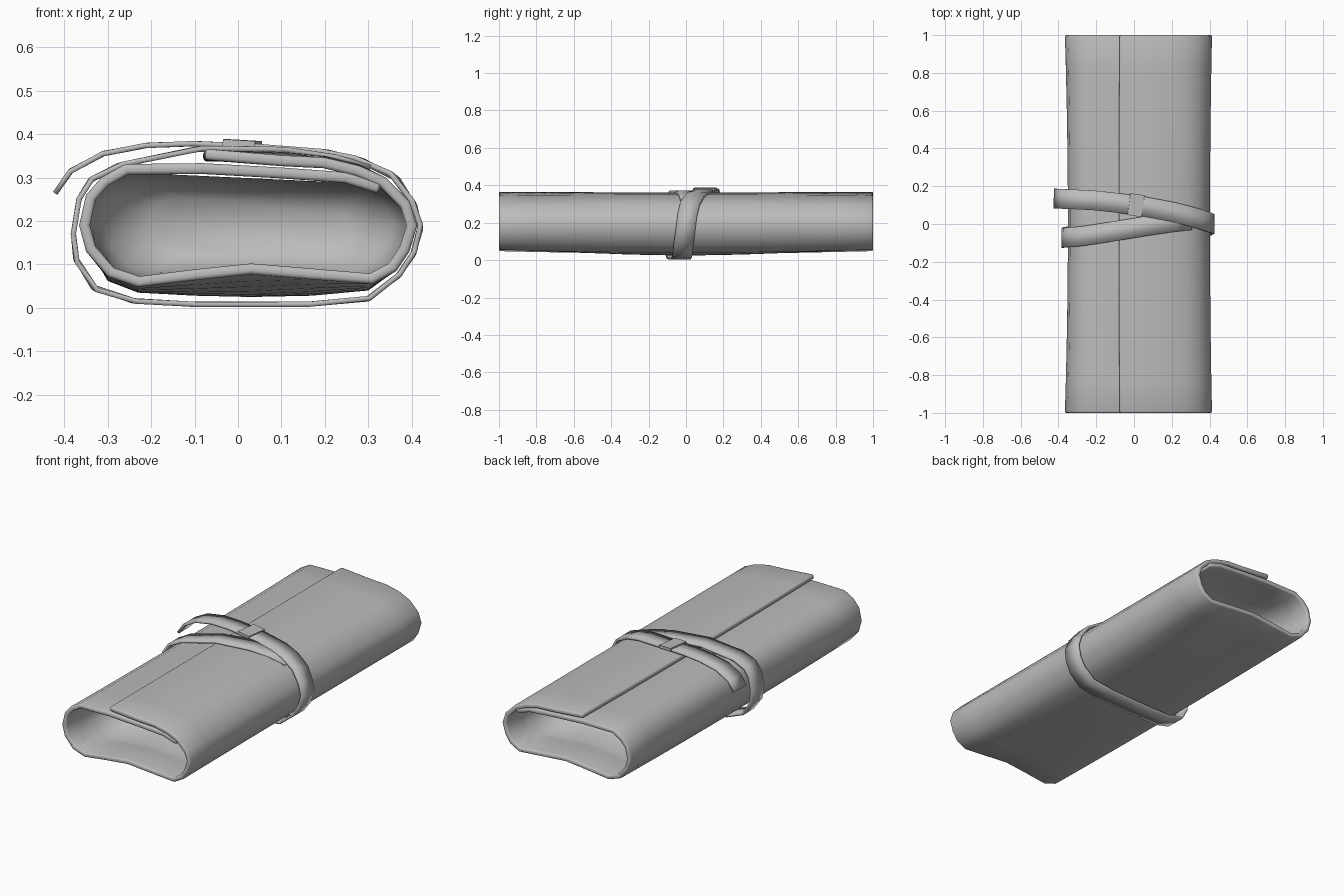
import bpy
from mathutils import Vector

if "Cube" in bpy.data.objects:
    bpy.data.objects.remove(bpy.data.objects["Cube"], do_unlink=True)

GREY = (0.5, 0.5, 0.5, 1.0)
mat = bpy.data.materials.new("plain grey")
mat.use_nodes = True
mat.diffuse_color = GREY
mat.node_tree.nodes["Principled BSDF"].inputs["Base Color"].default_value = GREY


def make(name, verts, faces):
    mesh = bpy.data.meshes.new(name)
    mesh.from_pydata(verts, [], faces)
    mesh.materials.append(mat)
    obj = bpy.data.objects.new(name, mesh)
    bpy.context.collection.objects.link(obj)
    return obj


def grid_faces(rows, cols, closed=False):
    faces = []
    for r in range(rows - 1):
        for c in range(cols if closed else cols - 1):
            d = (c + 1) % cols
            faces.append((r * cols + c, r * cols + d, (r + 1) * cols + d, (r + 1) * cols + c))
    return faces


def smooth(obj, degrees):
    bpy.ops.object.select_all(action='DESELECT')
    obj.select_set(True)
    bpy.context.view_layer.objects.active = obj
    bpy.ops.object.shade_smooth_by_angle(angle=degrees * 3.14159 / 180)


def solid(obj, thickness, offset, bevel):
    m = obj.modifiers.new("thickness", 'SOLIDIFY')
    m.thickness, m.offset = thickness, offset
    if bevel:
        b = obj.modifiers.new("soft rim", 'BEVEL')
        b.width, b.segments, b.limit_method, b.angle_limit = bevel, 2, 'ANGLE', 1.0


# Rolled sheet: cross-section (x, z) at the open ends and at the middle
flap = [(-.075, .366), (.1, .351), (.2, .346), (.28, .327)]
loop = [(.34, .3), (.395, .245), (.413, .19), (.395, .13), (.365, .085), (.31, .055),
        (.17, .066), (.03, .078), (-.1, .064), (-.23, .048), (-.3, .072), (-.35, .13),
        (-.366, .19), (-.35, .26), (-.315, .3), (-.26, .331)]
under = [(-.08, .333), (.1, .323), (.25, .312), (.33, .287)]
flap_mid = [(-.08, .362), (.1, .36), (.2, .35), (.28, .33)]
loop_mid = [(.34, .3), (.385, .245), (.402, .19), (.387, .13), (.355, .08), (.3, .04),
            (.17, .028), (.03, .025), (-.1, .028), (-.23, .035), (-.3, .062), (-.338, .13),
            (-.35, .19), (-.338, .26), (-.305, .3), (-.25, .331)]


def section(ends, mid, y):
    t = y * y
    return [(a[0] * t + b[0] * (1 - t), a[1] * t + b[1] * (1 - t)) for a, b in zip(ends, mid)]


ROWS = 13
verts = []
for i in range(ROWS):
    y = -1 + 2 * i / (ROWS - 1)
    verts += [(x, y, z) for x, z in section(flap + loop + under, flap_mid + loop_mid + under, y)]
sheet = make("rolled_sheet", verts, grid_faces(ROWS, len(flap + loop + under)))
solid(sheet, .025, -1, .008)
smooth(sheet, 45)

# Hollow pocket inside each open end, closed with a rounded back
for name, side in (("front_pocket", -1), ("back_pocket", 1)):
    verts = []
    depths = ((.97, .95, .86), (.8, .93, .83), (.65, .87, .72), (.58, .6, .45))
    for y, sx, sz in depths:
        verts += [(.025 + (x - .025) * sx, side * y, .19 + (z - .19) * sz)
                  for x, z in section(loop, loop_mid, y)]
    n = len(loop)
    faces = grid_faces(len(depths), n, True) + [tuple(range(3 * n, 4 * n))]
    if side > 0:
        faces = [f[::-1] for f in faces]
    smooth(make(name, verts, faces), 180)

# Strap: one long ribbon from the loose tail, round the roll and back under itself
path = [(-.42, .135, .265), (-.385, .133, .315), (-.31, .13, .355), (-.21, .125, .374),
        (-.1, .113, .378), (.04, .095, .372), (.2, .065, .359), (.28, .045, .341),
        (.36, .022, .302), (.404, .007, .24), (.42, 0, .185), (.404, -.008, .125),
        (.37, -.015, .075), (.3, -.02, .021), (.16, -.028, .008), (-.1, -.04, .008),
        (-.24, -.052, .016), (-.33, -.062, .045), (-.372, -.07, .11), (-.379, -.074, .17),
        (-.366, -.073, .25), (-.338, -.07, .295), (-.27, -.064, .329), (-.09, -.036, .366),
        (.1, -.005, .365), (.22, .012, .348), (.3, .02, .325)]
verts = []
for i, p in enumerate(path):
    ahead = Vector(path[min(i + 1, len(path) - 1)]) - Vector(path[max(i - 1, 0)])
    across = Vector((0, 1, 0))
    across = (across - ahead * (across.dot(ahead) / ahead.length_squared)).normalized() * .052
    verts += [Vector(p) - across, Vector(p) + across]
strap = make("strap", verts, grid_faces(len(path), 2))
solid(strap, .012, 0, 0)
smooth(strap, 20)

# Flat keeper loop holding the strap tail
bpy.ops.mesh.primitive_cube_add(size=1, location=(.01, .1, .378), rotation=(0, .06, -.14))
keeper = bpy.context.object
keeper.name = "strap_keeper"
keeper.scale = (.075, .116, .016)
keeper.data.materials.append(mat)
